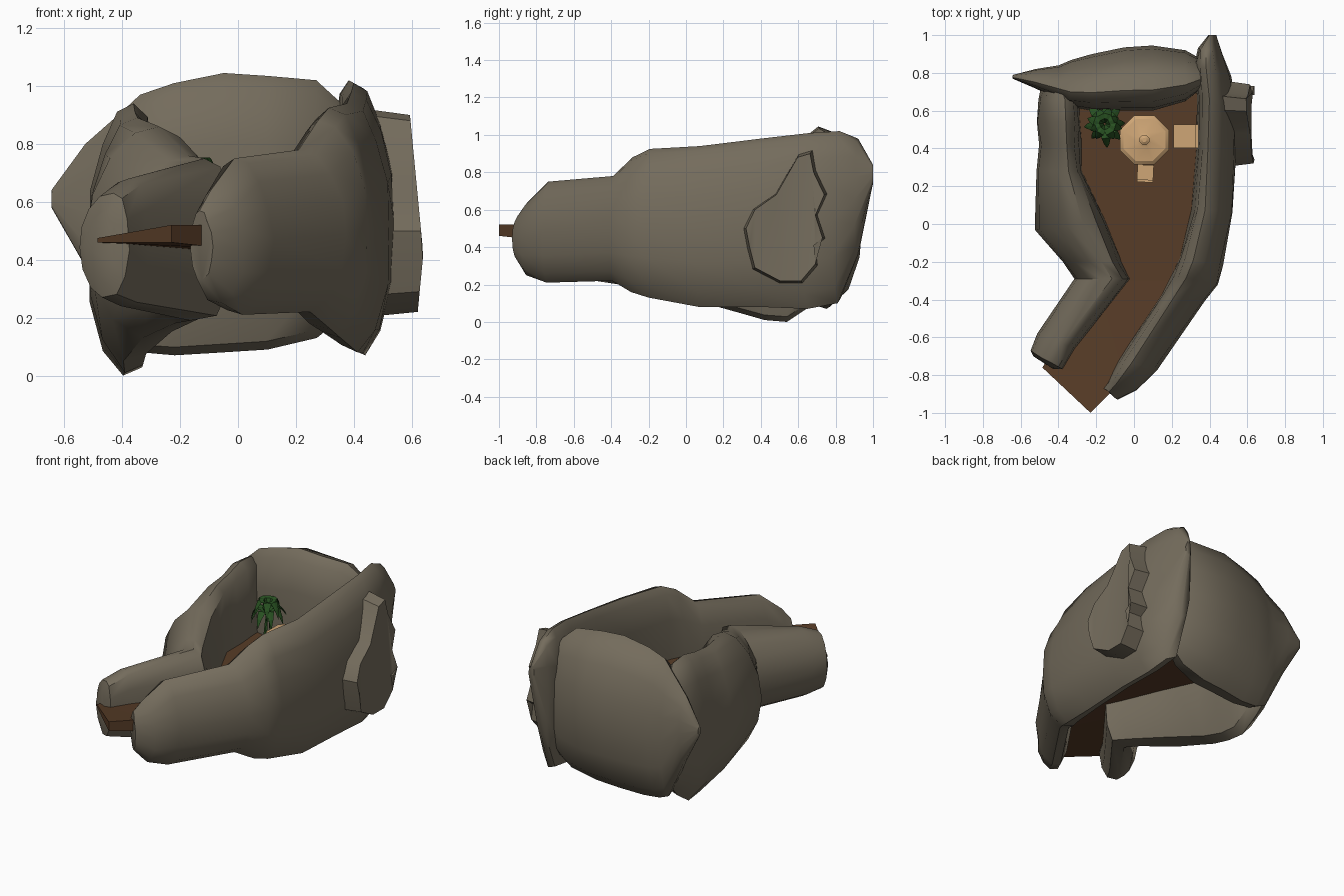
import bpy, bmesh, math, random
from mathutils import Vector

if "Cube" in bpy.data.objects:
    bpy.data.objects.remove(bpy.data.objects["Cube"])
random.seed(4)

def mat(name, c):
    m = bpy.data.materials.new(name)
    m.diffuse_color = (*c, 1)
    m.use_nodes = True
    m.node_tree.nodes["Principled BSDF"].inputs["Base Color"].default_value = m.diffuse_color
    return m

ROCK = mat("grey_rock", (0.175, 0.15, 0.108))
DIRT = mat("brown_dirt", (0.095, 0.045, 0.02))
WOOD = mat("light_wood", (0.62, 0.38, 0.18))
LEAF = mat("dark_green", (0.022, 0.085, 0.016))

def finish(name, bm, m, angle=None):
    bmesh.ops.recalc_face_normals(bm, faces=bm.faces)
    me = bpy.data.meshes.new(name)
    bm.to_mesh(me)
    bm.free()
    ob = bpy.data.objects.new(name, me)
    bpy.context.collection.objects.link(ob)
    me.materials.append(m)
    if angle:
        bpy.ops.object.select_all(action='DESELECT')
        ob.select_set(True)
        bpy.context.view_layer.objects.active = ob
        bpy.ops.object.shade_smooth_by_angle(angle=math.radians(angle))
    return ob

def skin(bm, rings):
    """Bridge rings of points and cap both ends."""
    vs = [[bm.verts.new(p) for p in r] for r in rings]
    n = len(vs[0])
    for a, b in zip(vs, vs[1:]):
        for i in range(n):
            bm.faces.new((a[i], a[(i + 1) % n], b[(i + 1) % n], b[i]))
    bm.faces.new(vs[0])
    bm.faces.new(vs[-1])

# Rock section: u runs inner to outer, v bottom to top
SECTION = [(.2, .03), (.04, .2), (0, .45), (.04, .75), (.14, .95), (.32, 1), (.55, .97),
           (.78, .85), (.95, .68), (1, .48), (.95, .27), (.78, .09), (.5, 0)]

def rock_wall(name, stations, jitter=.006):
    bm = bmesh.new()
    rings = []
    for ix, iy, ox, oy, zb, zt in stations:
        rings.append([(ix + (ox - ix) * u + random.uniform(-jitter, jitter),
                       iy + (oy - iy) * u,
                       zb + (zt - zb) * v) for u, v in SECTION])
    skin(bm, rings)
    return finish(name, bm, ROCK, 45)

# Left wall
rock_wall("left_wall", [
    (-.42, -.77, -.53, -.70, .34, .57),
    (-.38, -.77, -.55, -.67, .27, .63),
    (-.31, -.66, -.51, -.58, .24, .68),
    (-.02, -.29, -.31, -.29, .19, .75),
    (-.07, -.20, -.38, -.20, .18, .76),
    (-.15, .02, -.52, -.03, .13, .86),
    (-.27, .28, -.52, .28, .05, .89),
    (-.28, .42, -.50, .42, .01, .91),
    (-.28, .54, -.52, .54, 0, .94),
    (-.29, .66, -.51, .66, .08, .93),
    (-.34, .74, -.49, .73, .16, .86)])

# Right wall
rock_wall("right_wall", [
    (-.16, -.87, -.09, -.93, .33, .57),
    (-.14, -.83, .02, -.88, .25, .64),
    (-.08, -.72, .12, -.77, .21, .75),
    (.14, -.38, .37, -.41, .22, .78),
    (.20, -.27, .45, -.32, .16, .88),
    (.24, -.18, .47, -.22, .13, .925),
    (.31, .08, .525, .06, .08, .94),
    (.33, .40, .54, .40, .08, .98),
    (.33, .68, .54, .62, .07, 1.01),
    (.32, .84, .52, .78, .10, 1.02),
    (.34, .93, .47, .90, .35, .98),
    (.39, 1.0, .43, 1.0, .74, .84)])

# Back wall
rock_wall("back_wall", [
    (-.645, .77, -.64, .79, .58, .64),
    (-.53, .72, -.52, .82, .37, .80),
    (-.40, .66, -.40, .84, .11, .91),
    (-.34, .62, -.33, .87, .08, .97),
    (-.22, .60, -.22, .90, .07, 1.01),
    (-.05, .60, -.05, .935, .08, 1.045),
    (.10, .60, .10, .945, .09, 1.035),
    (.27, .65, .27, .92, .13, 1.02),
    (.36, .72, .36, .87, .2, .94)], .003)

# Jagged rock shard on the right side
bm = bmesh.new()
OUT = [(.31, .5), (.36, .6), (.48, .68), (.60, .88), (.67, .9), (.69, .8), (.75, .68), (.70, .57),
       (.74, .45), (.69, .41), (.70, .31), (.62, .22), (.5, .22), (.36, .29), (.33, .4)]
skin(bm, [[(.46, .53 + (y - .53) * 1.05, .54 + (z - .54) * 1.05) for y, z in OUT],
          [(.58 + .06 * (1 - abs(z - .42) * 1.6), .53 + (y - .53) * .95, z) for y, z in OUT]])
bmesh.ops.triangulate(bm, faces=[f for f in bm.faces if len(f.verts) > 4])
finish("side_shard", bm, ROCK, 35)

# Dirt floor, rising at its front tip
bm = bmesh.new()
PATH = [(-.23, -1, .46, .52), (-.485, -.76, .46, .475), (-.2, -.3, .435, .47), (-.36, 0, .435, .47),
        (-.4, .3, .435, .47), (-.4, .72, .435, .47), (.42, .72, .435, .47), (.42, .1, .435, .47),
        (.32, -.3, .435, .47), (.03, -.72, .435, .50), (-.05, -.82, .44, .52)]
skin(bm, [[(x, y, b) for x, y, b, t in PATH], [(x, y, t) for x, y, b, t in PATH]])
bmesh.ops.triangulate(bm, faces=[f for f in bm.faces if len(f.verts) > 4])
finish("dirt_floor", bm, DIRT)

# Round table: turned profile with eight sides
bm = bmesh.new()
PROFILE = [(.07, .47), (.06, .485), (.028, .50), (.025, .58), (.06, .60), (.135, .605), (.14, .615),
           (.12, .63), (.04, .64), (.028, .645), (.028, .66), (.012, .67)]
skin(bm, [[(.055 + r * math.cos((i + .5) * math.pi / 4), .445 + r * math.sin((i + .5) * math.pi / 4), z)
           for i in range(8)] for r, z in PROFILE])
finish("round_table", bm, WOOD, 30)

# Chairs: seat, legs and back
def box(bm, x0, x1, y0, y1, z0, z1):
    skin(bm, [[(x0, y0, z), (x1, y0, z), (x1, y1, z), (x0, y1, z)] for z in (z0, z1)])

def chair(name, x, y, s, turn):
    bm = bmesh.new()
    box(bm, -s, s, -s, s, .075, .09)
    for sx in (-1, 1):
        for sy in (-1, 1):
            cx, cy = sx * (s - .01), sy * (s - .01)
            box(bm, cx - .008, cx + .008, cy - .008, cy + .008, 0, .075)
    box(bm, -s, s, -s - .006, -s + .008, .09, .17)
    ob = finish(name, bm, WOOD)
    ob.location = (x, y, .47)
    ob.rotation_euler.z = turn

chair("front_chair", .06, .27, .043, -.05)
chair("side_chair", .27, .465, .062, math.pi / 2)

# Plant: thin stems and drooping pointed leaves
bm = bmesh.new()
CENTRE = Vector((-.155, .53, .47))
for k in range(16):
    a = k * math.tau / 16 * 3 + random.uniform(-.15, .15)
    d = Vector((math.cos(a), math.sin(a), 0))
    side = Vector((-d.y, d.x, 0))
    up = .05 if k % 2 else 0
    reach = random.uniform(.1, .13) * (.75 if k % 2 else 1)
    base = CENTRE + Vector((0, 0, .17 + up))
    rings = []
    for t, w, h in ((.06, .005, 0), (.3, .02, .055), (.6, .024, .06), (.85, .014, .02), (1, .001, -.03)):
        p = base + d * reach * t + Vector((0, 0, h))
        rings.append([p - side * w, p + Vector((0, 0, -.008)), p + side * w, p + Vector((0, 0, .004))])
    skin(bm, rings)
    if k % 4 == 0:
        skin(bm, [[c + Vector((.006 * math.cos(q * 2.1), .006 * math.sin(q * 2.1), 0)) for q in range(3)]
                  for c in (CENTRE + d * .03, base + d * .008 + Vector((0, 0, .02)))])
finish("leafy_plant", bm, LEAF)
